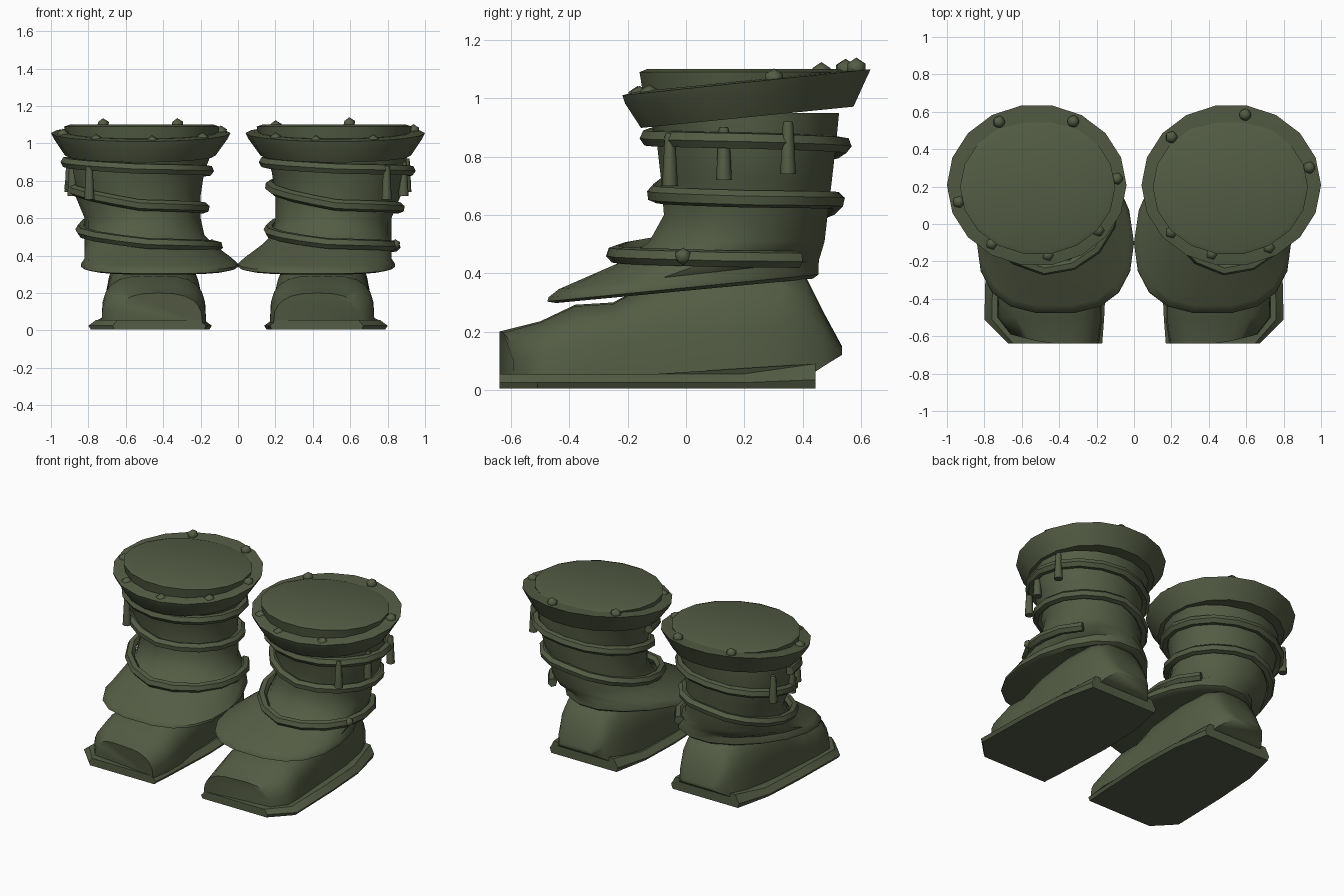
import bpy, bmesh, math
from math import sin, cos, pi

cube = bpy.data.objects.get("Cube")
if cube:
    bpy.data.objects.remove(cube)

olive = bpy.data.materials.new("dark olive leather")
olive.use_nodes = True
OLIVE = (0.088, 0.107, 0.058, 1)
olive.diffuse_color = OLIVE
bsdf = next(n for n in olive.node_tree.nodes if n.type == 'BSDF_PRINCIPLED')
bsdf.inputs["Base Color"].default_value = OLIVE
bsdf.inputs["Roughness"].default_value = 0.8


def smooth(ob, angle):
    bpy.ops.object.select_all(action='DESELECT')
    ob.select_set(True)
    bpy.context.view_layer.objects.active = ob
    bpy.ops.object.shade_smooth_by_angle(angle=math.radians(angle))


def loft(name, rings, side, angle=40):
    """Skin a list of equal rings, cap both ends, place on one side."""
    bm = bmesh.new()
    rows = [[bm.verts.new((p[0] * side, p[1], p[2])) for p in r] for r in rings]
    n = len(rows[0])
    for a, b in zip(rows, rows[1:]):
        for i in range(n):
            j = (i + 1) % n
            bm.faces.new((a[i], a[j], b[j], b[i]))
    bm.faces.new(rows[0])
    bm.faces.new(rows[-1])
    bmesh.ops.recalc_face_normals(bm, faces=bm.faces)
    me = bpy.data.meshes.new(name)
    bm.to_mesh(me)
    bm.free()
    me.materials.append(olive)
    ob = bpy.data.objects.new(name, me)
    bpy.context.collection.objects.link(ob)
    smooth(ob, angle)


def oval(x0, x1, y0, y1, z, slope=0, egg=0, n=18):
    """Horizontal oval between limits; slope tilts it, egg fills out the front."""
    cx, cy, rx, ry = (x0 + x1) / 2, (y0 + y1) / 2, (x1 - x0) / 2, (y1 - y0) / 2
    pts = []
    for i in range(n):
        a = 2 * pi * i / n
        c, s = cos(a), sin(a)
        if s < 0:
            c = math.copysign(abs(c) ** (1 - egg), c)
        y = cy + ry * (s - egg * cos(a) ** 2)
        pts.append((cx + rx * c, y, z + slope * (y - cy)))
    return pts


def arch(y, x0, x1, top, low=0.04, n=12, power=0.6, lean=0):
    """Foot cross-section: flat bottom and a boxy rounded top; lean sets the outside back."""
    cx, rx = (x0 + x1) / 2, (x1 - x0) / 2
    pts = []
    for i in range(n + 1):
        a = pi * i / n
        c, s = cos(a), sin(a)
        pts.append((cx + rx * math.copysign(abs(c) ** power, c), y + lean * max(0, c),
                    low + (top - low) * s ** power))
    return pts


# Leg shape limits: x0, x1, y0, y1, z
SHAFT = [(0.14, 0.90, -0.135, 0.53, 0.95), (0.18, 0.90, -0.105, 0.52, 0.85),
         (0.20, 0.87, -0.09, 0.505, 0.72), (0.20, 0.82, -0.08, 0.49, 0.60),
         (0.18, 0.82, -0.13, 0.48, 0.51), (0.13, 0.82, -0.21, 0.47, 0.45)]


def shaft_at(z):
    for a, b in zip(SHAFT, SHAFT[1:]):
        if z >= b[4]:
            t = min(1, (a[4] - z) / (a[4] - b[4]))
            return [p + (q - p) * t for p, q in zip(a, b)]
    return SHAFT[-1]


def strap(name, side):
    """Cord spiralling down the leg, the same way round on both boots."""
    heights = [0.90, 0.865, 0.855, 0.84, 0.77, 0.67, 0.655, 0.65, 0.54, 0.465, 0.45, 0.445]
    steps = 4
    pts = []
    for k in range(steps * (len(heights) - 1) - 1):
        i, t = divmod(k / steps, 1)
        z = heights[int(i)] * (1 - t) + heights[int(i) + 1] * t
        a = pi + k / steps * pi / 2
        x0, x1, y0, y1, _ = shaft_at(z)
        gap = 0.02 + (0.035 * max(0, -sin(a)) if z < 0.53 else 0)
        pts.append((side * (x0 + x1) / 2 + ((x1 - x0) / 2 + gap) * cos(a),
                    (y0 + y1) / 2 + ((y1 - y0) / 2 + gap) * sin(a), z))
    cu = bpy.data.curves.new(name, 'CURVE')
    cu.dimensions = '3D'
    cu.bevel_depth = 0.03
    cu.bevel_resolution = 1
    cu.use_fill_caps = True
    sp = cu.splines.new('POLY')
    sp.points.add(len(pts) - 1)
    for p, q in zip(sp.points, pts):
        p.co = (*q, 1)
    cu.materials.append(olive)
    ob = bpy.data.objects.new(name, cu)
    bpy.context.collection.objects.link(ob)
    bpy.ops.object.select_all(action='DESELECT')
    ob.select_set(True)
    bpy.context.view_layer.objects.active = ob
    bpy.ops.object.convert(target='MESH')
    smooth(bpy.context.view_layer.objects.active, 50)


def knob(name, loc, r):
    bpy.ops.mesh.primitive_ico_sphere_add(subdivisions=1, radius=r, location=loc)
    ob = bpy.context.object
    ob.name = name
    ob.data.materials.append(olive)
    smooth(ob, 45)


def sole_ring(inset, lift, heel):
    outline = [(0.17, -0.64), (0.67, -0.64), (0.80, -0.51), (0.79, -0.1), (0.77, 0.2),
               (0.71, 0.445), (0.20, 0.445), (0.15, 0.2), (0.14, -0.1), (0.16, -0.51)]
    return [(x + (0.47 - x) * inset, y, heel if y > 0.4 else lift) for x, y in outline]


def build_boot(label, side, stud_angles):
    # Sole and foot
    loft(label + "_sole", [sole_ring(0.04, 0.004, 0.004), sole_ring(0, 0.025, 0.035),
                           sole_ring(0.12, 0.055, 0.09)], side, 35)
    loft(label + "_foot", [arch(-0.64, 0.19, 0.66, 0.20, power=0.75, lean=0.05),
                           arch(-0.5, 0.17, 0.73, 0.235, power=0.65),
                           arch(-0.38, 0.17, 0.73, 0.292), arch(-0.25, 0.18, 0.72, 0.30),
                           arch(-0.1, 0.19, 0.71, 0.38), arch(0.15, 0.20, 0.71, 0.42),
                           arch(0.33, 0.22, 0.69, 0.42), arch(0.41, 0.25, 0.66, 0.39),
                           arch(0.47, 0.28, 0.63, 0.27, 0.08),
                           arch(0.535, 0.34, 0.58, 0.15, 0.12)], side, 60)

    # Leg flaring into a skirt over the foot
    rings = [oval(*s) for s in SHAFT[:-1]]
    rings += [oval(0.13, 0.82, -0.21, 0.47, 0.46, 0.04),
              oval(0.03, 0.82, -0.44, 0.465, 0.395, 0.11, 0.2),
              oval(0, 0.84, -0.475, 0.465, 0.365, 0.1, 0.2),
              oval(0, 0.84, -0.48, 0.465, 0.35, 0.1, 0.2),
              oval(0.03, 0.81, -0.45, 0.445, 0.34, 0.095, 0.2),
              oval(0.22, 0.69, -0.12, 0.40, 0.37, 0.05)]
    loft(label + "_leg", rings, side)

    # Flared cuff meeting the flat closed top
    loft(label + "_cuff", [oval(0.17, 0.88, -0.11, 0.51, 0.94, 0.1),
                           oval(0.12, 0.925, -0.16, 0.58, 0.935, 0.1),
                           oval(0.055, 0.985, -0.215, 0.625, 1.025, 0.105),
                           oval(0.04, 1.0, -0.225, 0.64, 1.055, 0.105),
                           oval(0.09, 0.94, -0.175, 0.58, 1.06, 0.1)], side, 35)
    loft(label + "_top", [oval(0.12, 0.91, -0.15, 0.54, 1.0),
                          oval(0.10, 0.93, -0.165, 0.56, 1.09),
                          oval(0.13, 0.90, -0.14, 0.53, 1.1)], side, 60)

    # Studs sunk into the cuff
    for i, deg in enumerate(stud_angles):
        a = math.radians(deg)
        y = 0.21 + 0.38 * sin(a)
        knob(f"{label}_stud_{i + 1}",
             (side * 0.52 + 0.43 * cos(a), y, 1.055 + 0.13 * (y - 0.21)), 0.036)

    # Spiral strap and its knot
    strap(label + "_strap", side)
    knob(label + "_knot", (side * 0.49 + 0.35, -0.01, 0.458), 0.03)

    # Hanging toggles on the outer side
    for i, (x, y, z) in enumerate([(0.795, -0.055, 0.79), (0.885, 0.13, 0.81),
                                   (0.90, 0.35, 0.83)]):
        loft(f"{label}_toggle_{i + 1}",
             [oval(x - r, x + r, y - r, y + r, z + h, n=8)
              for r, h in ((0.027, -0.09), (0.018, 0.08), (0.015, 0.09))], side, 50)


build_boot("left_boot", 1, (80, 14, 138, 222, 256, 298))
build_boot("right_boot", -1, (118, 63, 5, 194, 236, 278, 320))
